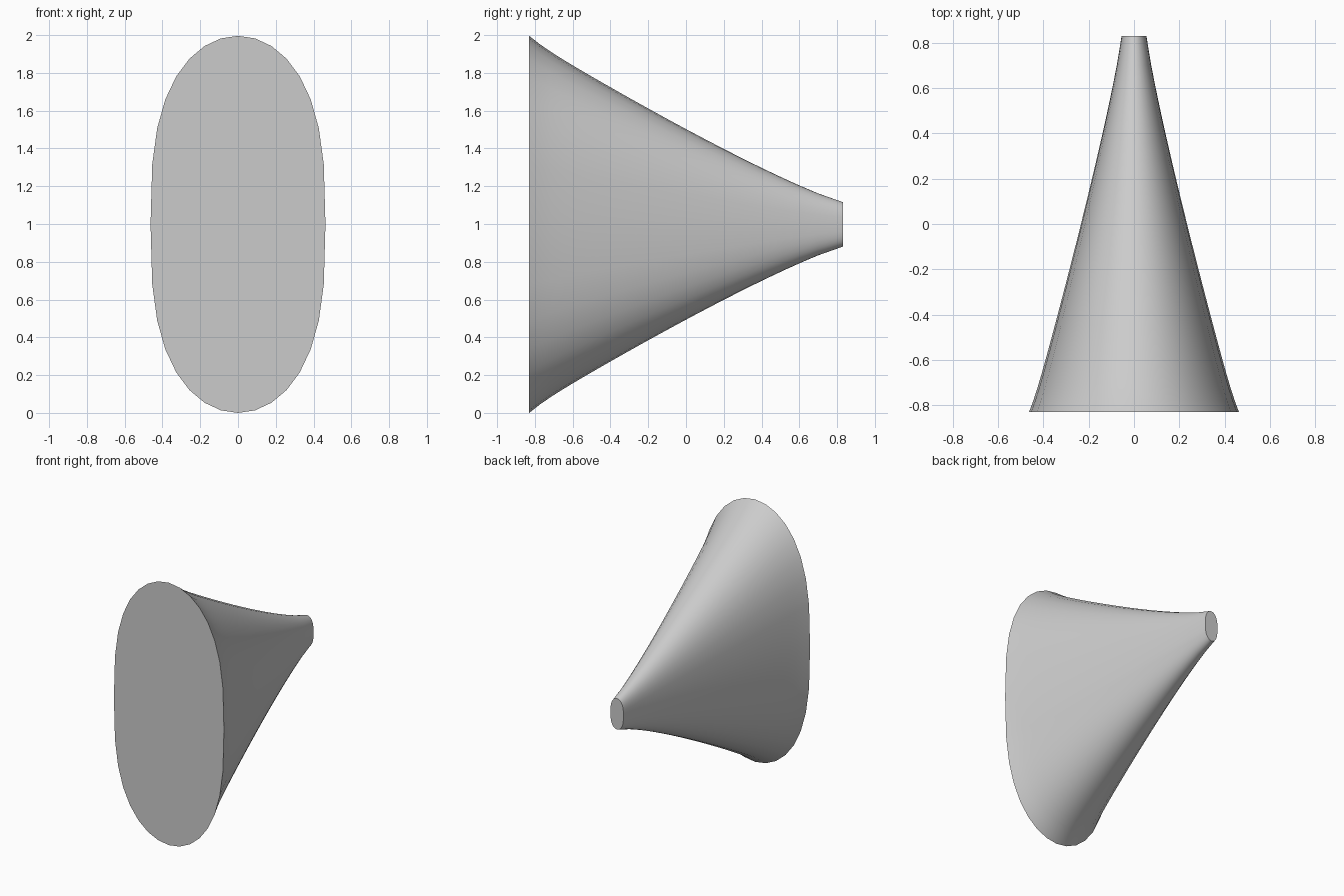
import bpy, bmesh, math

cube = bpy.data.objects.get("Cube")
if cube:
    bpy.data.objects.remove(cube, do_unlink=True)

SIDES = 32
RINGS = 24
HALF_LENGTH = 0.83
HALF_WIDTH, HALF_HEIGHT = 0.463, 0.998
THROAT = 0.118


def power(value, exponent):
    return math.copysign(abs(value) ** exponent, value) if abs(value) > 1e-6 else 0.0


def flare(t):
    # Gentle expansion with a short, steeper lip at the mouth
    return THROAT + (1 - THROAT) * (0.975 * t ** 1.15 + 0.025 * t ** 20)


# Horn body: rounded oval rings lofted from throat to mouth
bm = bmesh.new()
rings = []
for i in range(RINGS + 1):
    t = (i / RINGS) ** 0.8
    scale = flare(t)
    ring = []
    for k in range(SIDES):
        a = math.tau * k / SIDES
        ring.append(bm.verts.new((HALF_WIDTH * scale * math.sin(a),
                                  HALF_LENGTH * (1 - 2 * t),
                                  HALF_HEIGHT * (1 + scale * power(math.cos(a), 0.7)))))
    rings.append(ring)

for lower, upper in zip(rings, rings[1:]):
    for k in range(SIDES):
        n = (k + 1) % SIDES
        bm.faces.new((lower[k], lower[n], upper[n], upper[k]))

# Flat throat and mouth caps
bm.faces.new(rings[0])
bm.faces.new(rings[-1])
bmesh.ops.recalc_face_normals(bm, faces=bm.faces)

mesh = bpy.data.meshes.new("horn")
bm.to_mesh(mesh)
bm.free()
horn = bpy.data.objects.new("horn", mesh)
bpy.context.collection.objects.link(horn)

# Single plain grey
grey = bpy.data.materials.new("light grey")
grey.use_nodes = True
colour = (0.6, 0.6, 0.6, 1)
grey.diffuse_color = colour
grey.node_tree.nodes["Principled BSDF"].inputs["Base Color"].default_value = colour
mesh.materials.append(grey)

# Smooth sides, sharp cap rims
bpy.ops.object.select_all(action='DESELECT')
horn.select_set(True)
bpy.context.view_layer.objects.active = horn
bpy.ops.object.shade_smooth_by_angle(angle=math.radians(40))
